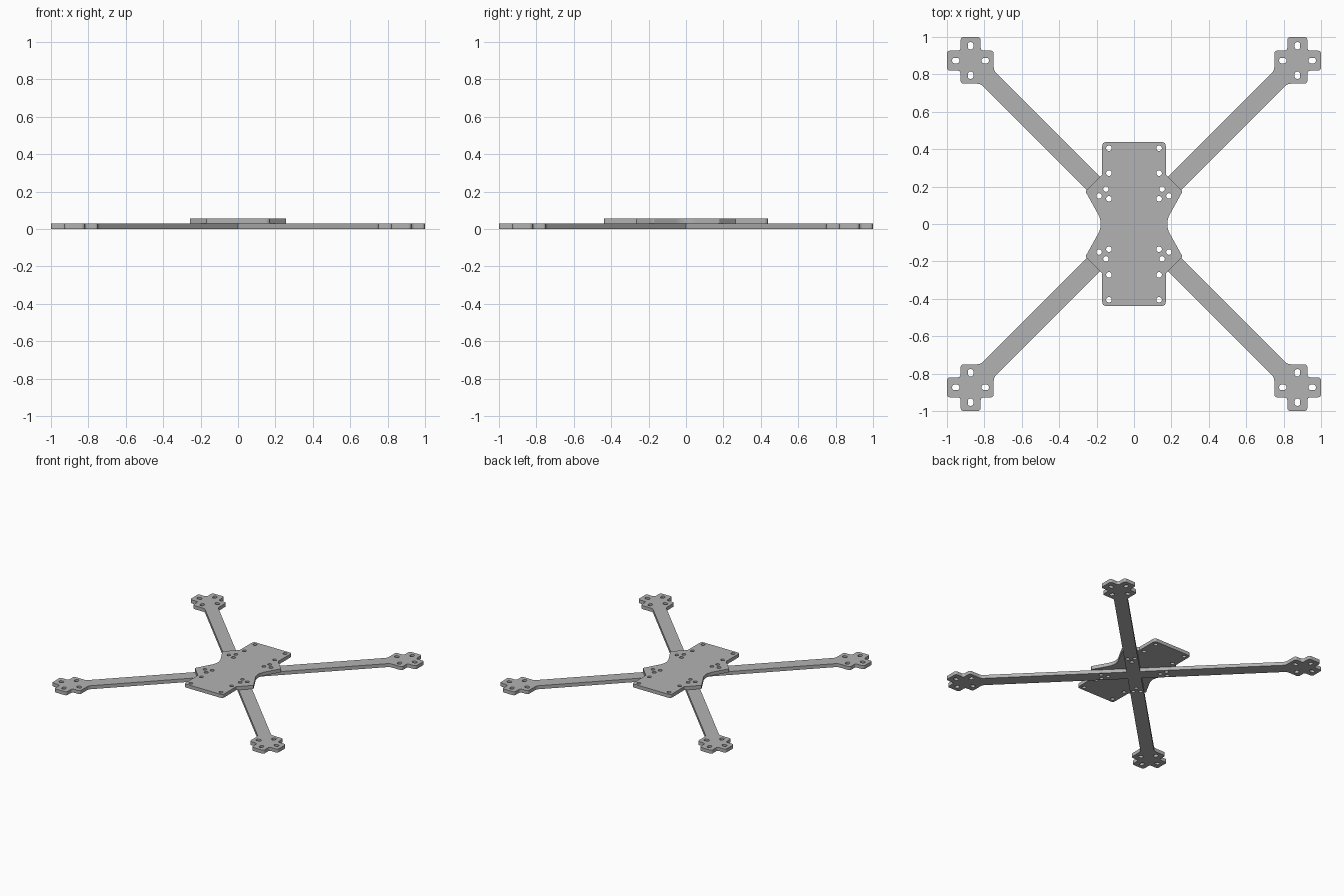
import bpy
import bmesh
from math import cos, sin, pi, tau
from mathutils import Vector, Matrix

if "Cube" in bpy.data.objects:
    bpy.data.objects.remove(bpy.data.objects["Cube"])

THICK = 0.028
SIGNS = [(1, 1), (-1, 1), (-1, -1), (1, -1)]

grey = bpy.data.materials.new("plate grey")
grey.use_nodes = True
colour = (0.45, 0.45, 0.45, 1)
grey.diffuse_color = colour
grey.node_tree.nodes["Principled BSDF"].inputs["Base Color"].default_value = colour


def rounded(corners, steps=4):
    """Outline from (x, y, radius) corners, each softened by a short curve."""
    out = []
    for i, (x, y, r) in enumerate(corners):
        p = Vector((x, y))
        if r == 0:
            out.append(p)
            continue
        before = Vector(corners[i - 1][:2])
        after = Vector(corners[(i + 1) % len(corners)][:2])
        a = p + (before - p).normalized() * r
        b = p + (after - p).normalized() * r
        for k in range(steps + 1):
            t = k / steps
            out.append(a * (1 - t) ** 2 + p * 2 * t * (1 - t) + b * t * t)
    return out


def hole(x, y, rx=0.015, ry=0.015, sides=16):
    """Round hole, or a slot when one radius is longer."""
    r = min(rx, ry)
    out = []
    for k in range(sides):
        c, s = cos(tau * (k + 0.5) / sides), sin(tau * (k + 0.5) / sides)
        out.append(Vector((x + r * c + (rx - r) * (1 if c > 0 else -1),
                           y + r * s + (ry - r) * (1 if s > 0 else -1))))
    return out


def cut_plate(name, outline, holes, z):
    """Flat sheet with through holes, its underside at height z."""
    curve = bpy.data.curves.new(name + "_profile", 'CURVE')
    curve.dimensions = '2D'
    curve.fill_mode = 'BOTH'
    curve.extrude = THICK / 2
    for loop in [outline] + holes:
        spline = curve.splines.new('POLY')
        spline.points.add(len(loop) - 1)
        for point, p in zip(spline.points, loop):
            point.co = (p.x, p.y, 0, 1)
        spline.use_cyclic_u = True
    profile = bpy.data.objects.new(name + "_profile", curve)
    bpy.context.collection.objects.link(profile)
    bpy.context.view_layer.update()
    mesh = bpy.data.meshes.new_from_object(
        profile.evaluated_get(bpy.context.evaluated_depsgraph_get()))
    bpy.data.objects.remove(profile)

    bm = bmesh.new()
    bm.from_mesh(mesh)
    bmesh.ops.remove_doubles(bm, verts=bm.verts, dist=0.0001)
    bmesh.ops.recalc_face_normals(bm, faces=bm.faces)
    bmesh.ops.translate(bm, verts=bm.verts, vec=(0, 0, z + THICK / 2))
    for face in bm.faces:
        face.smooth = False
        face.material_index = 0
    bm.to_mesh(mesh)
    bm.free()
    mesh.name = name
    mesh.materials.clear()
    mesh.materials.append(grey)
    obj = bpy.data.objects.new(name, mesh)
    bpy.context.collection.objects.link(obj)
    return obj


# Screw holes shared by the frame and the centre plate
screws = [hole(sx * x, sy * y) for sx, sy in SIGNS
          for x, y in [(0.134, 0.135), (0.15, 0.187), (0.187, 0.15)]]

# Cross frame: one arm with a plus-shaped motor mount, turned four times
NEAR, LOW, HIGH, FAR = 0.75, 0.82, 0.927, 1.0
R = 0.018
arm = [(0.07, 0, 0), (LOW, NEAR, R), (HIGH, NEAR, R), (HIGH, LOW, R),
       (FAR, LOW, R), (FAR, HIGH, R), (HIGH, HIGH, R), (HIGH, FAR, R),
       (LOW, FAR, R), (LOW, HIGH, R), (NEAR, HIGH, R), (NEAR, LOW, R)]
frame_corners = []
for turn in range(4):
    spin = Matrix.Rotation(turn * pi / 2, 2)
    frame_corners += [(*(spin @ Vector((x, y))), r) for x, y, r in arm]

mount_slots = []
MID, REACH = 0.874, 0.079
for sx, sy in SIGNS:
    for d in (-REACH, REACH):
        mount_slots.append(hole(sx * (MID + d), sy * MID, rx=0.02))
        mount_slots.append(hole(sx * MID, sy * (MID + d), ry=0.02))
cut_plate("cross_frame", rounded(frame_corners), screws + mount_slots, 0)

# Centre plate: waisted quarter outline mirrored round
quarter = [(0.178, 0.01, 0.008), (0.185, 0.04, 0.015), (0.26, 0.175, 0.008),
           (0.17, 0.265, 0), (0.17, 0.438, 0.022)]
plate_corners = []
for sx, sy in SIGNS:
    part = [(sx * x, sy * y, r) for x, y, r in quarter]
    plate_corners += part if sx * sy > 0 else part[::-1]
posts = [hole(sx * 0.134, sy * y) for sx, sy in SIGNS for y in (0.272, 0.405)]
cut_plate("centre_plate", rounded(plate_corners), screws + posts, THICK)
